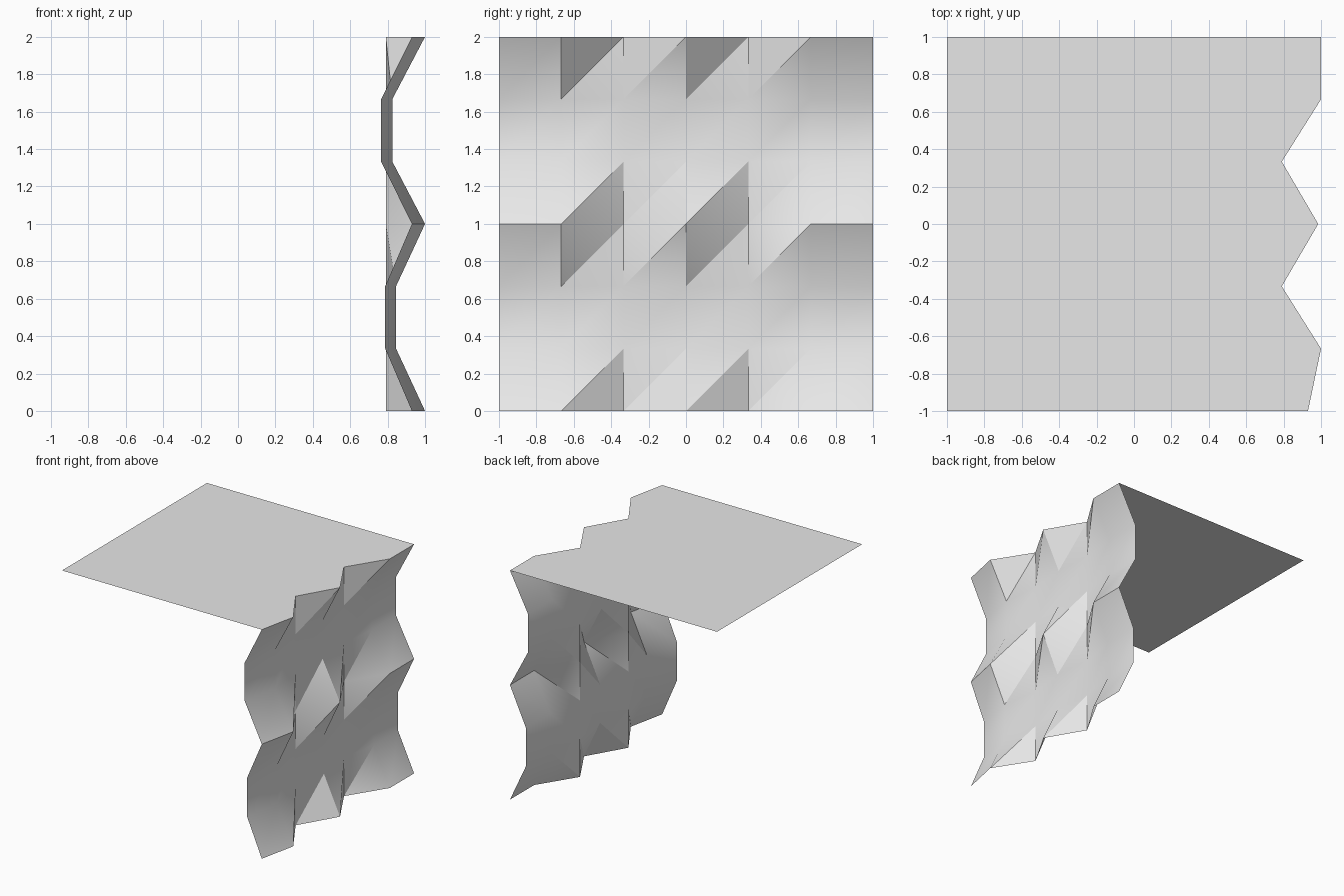
import bpy, bmesh, math

if "Cube" in bpy.data.objects:
    bpy.data.objects.remove(bpy.data.objects["Cube"])

grey = bpy.data.materials.new("light_grey")
grey.use_nodes = True
grey.diffuse_color = (0.8, 0.8, 0.8, 1)
grey.node_tree.nodes["Principled BSDF"].inputs["Base Color"].default_value = grey.diffuse_color

# Depth of each vertical fold on the ridge rows, and in the lower and upper hollows
RIDGE = [0.93, 1.0, 0.79, 0.985, 0.79, 1.0, 1.0]
LOWER = [0.787, 0.845, 0.79, 0.83, 0.79, 0.845, 0.845]
UPPER = [0.765, 0.825, 0.79, 0.817, 0.79, 0.825, 0.825]
ROWS = [RIDGE, LOWER, LOWER, RIDGE, UPPER, UPPER, RIDGE]
STEP = 1 / 3


def add_part(name, bm):
    mesh = bpy.data.meshes.new(name)
    bm.to_mesh(mesh)
    bm.free()
    mesh.materials.append(grey)
    obj = bpy.data.objects.new(name, mesh)
    bpy.context.collection.objects.link(obj)
    return obj


# Folded wall: a grid pushed in and out, each cell split along its rising diagonal
bm = bmesh.new()
grid = [[bm.verts.new((x, c * STEP - 1, r * STEP)) for c, x in enumerate(row)]
        for r, row in enumerate(ROWS)]
for low, high in zip(grid, grid[1:]):
    for c in range(len(low) - 1):
        bm.faces.new((low[c], low[c + 1], high[c + 1]))
        bm.faces.new((low[c], high[c + 1], high[c]))
wall = add_part("folded_wall", bm)

# Flat roof meeting the zigzag top edge of the wall
bm = bmesh.new()
edge = [bm.verts.new((x, c * STEP - 1, 2)) for c, x in enumerate(RIDGE)]
back = [bm.verts.new((-1, y, 2)) for y in (1, -1)]
bm.faces.new(edge + back)
add_part("flat_roof", bm)

# Smooth the gentle bends, keep the creases sharp
bpy.ops.object.select_all(action="DESELECT")
wall.select_set(True)
bpy.context.view_layer.objects.active = wall
bpy.ops.object.shade_smooth_by_angle(angle=math.radians(30))
